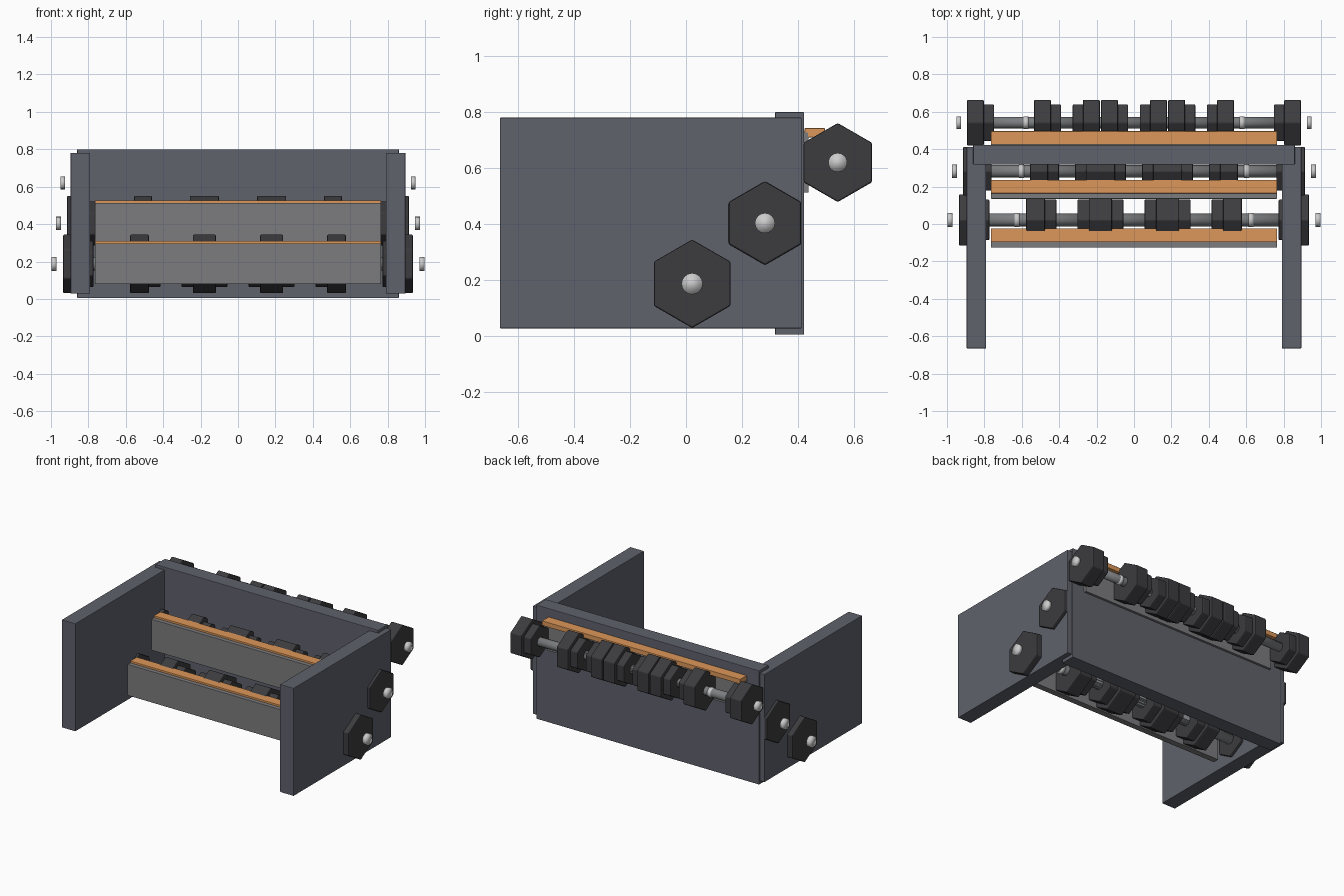
import bpy, bmesh, math
from mathutils import Matrix

if "Cube" in bpy.data.objects:
    bpy.data.objects.remove(bpy.data.objects["Cube"])


def material(name, rgb):
    m = bpy.data.materials.new(name)
    m.diffuse_color = (*rgb, 1)
    m.use_nodes = True
    m.node_tree.nodes["Principled BSDF"].inputs["Base Color"].default_value = m.diffuse_color
    return m


FRAME = material("slate_paint", (0.115, 0.122, 0.15))
PANEL = material("grey_panel", (0.2, 0.2, 0.21))
ORANGE = material("orange_strip", (0.72, 0.31, 0.1))
RUBBER = material("black_rubber", (0.045, 0.045, 0.05))
STEEL = material("steel", (0.2, 0.21, 0.22))
CHROME = material("chrome", (0.7, 0.7, 0.7))


def finish(name, bm, mat, bevel=0.0, smooth=False):
    me = bpy.data.meshes.new(name)
    bm.to_mesh(me)
    bm.free()
    me.materials.append(mat)
    if smooth:
        me.shade_smooth()
    ob = bpy.data.objects.new(name, me)
    bpy.context.collection.objects.link(ob)
    if bevel:
        mod = ob.modifiers.new("bevel", "BEVEL")
        mod.width, mod.segments = bevel, 2
    return ob


def box(name, x, y, z, mat, bevel=0.003):
    """Box from (min, max) ranges."""
    bm = bmesh.new()
    bmesh.ops.create_cube(bm, size=1)
    for v in bm.verts:
        for i, (lo, hi) in enumerate((x, y, z)):
            v.co[i] = (lo + hi) / 2 + v.co[i] * (hi - lo)
    return finish(name, bm, mat, bevel)


def rod(name, x0, x1, y, z, r, sides, mat, bevel=0.0, smooth=False):
    """Prism along x with a corner pointing up."""
    bm = bmesh.new()
    m = (Matrix.Translation(((x0 + x1) / 2, y, z))
         @ Matrix.Rotation(math.pi / 2, 4, 'Y')
         @ Matrix.Rotation(math.pi / 2, 4, 'Z'))
    bmesh.ops.create_cone(bm, cap_ends=True, segments=sides, radius1=r,
                          radius2=r, depth=abs(x1 - x0), matrix=m)
    return finish(name, bm, mat, bevel, smooth)


def dumbbell(tag, cx, y, z, s):
    rod(f"handle_{tag}", cx - 0.27 * s, cx + 0.27 * s, y, z, 0.031 * s, 16, STEEL
        ).data.shade_smooth()
    for side, d in (("left", -1), ("right", 1)):
        # Large outer plate, small inner plate, separate end cap
        rod(f"outer_weight_{side}_{tag}", cx + d * 0.265 * s, cx + d * 0.355 * s,
            y, z, 0.141 * s, 6, RUBBER, 0.006)
        rod(f"inner_weight_{side}_{tag}", cx + d * 0.21 * s, cx + d * 0.27 * s,
            y, z, 0.112 * s, 6, RUBBER, 0.006)
        rod(f"end_cap_{side}_{tag}", cx + d * 0.386 * s, cx + d * 0.411 * s,
            y, z, 0.034 * s, 16, CHROME, 0, True)


# Frame
box("back_panel", (-0.86, 0.86), (0.318, 0.422), (0.005, 0.8), FRAME)
for side, d in (("left", -1), ("right", 1)):
    x = sorted((d * 0.79, d * 0.895))
    box(f"side_panel_{side}", x, (-0.665, 0.413), (0.028, 0.78), FRAME)

# Three stepped tiers: shelf panel, orange strip and four overlapping dumbbells
for t, s in enumerate((1.12, 1.06, 1.0)):
    dy, dz = 0.26 * t, 0.2165 * t
    box(f"shelf_panel_{t}", (-0.765, 0.765), (-0.125 + dy, -0.082 + dy),
        (0.08 + dz, 0.297 + dz), PANEL, 0.002)
    box(f"shelf_strip_{t}", (-0.765, 0.765), (-0.096 + dy, -0.024 + dy),
        (0.277 + dz, 0.31 + dz), ORANGE, 0.002)
    for i, cx in enumerate((-0.538, -0.179, 0.179, 0.538)):
        dumbbell(f"{t}_{i}", cx, 0.022 + dy, 0.187 + dz, s)
